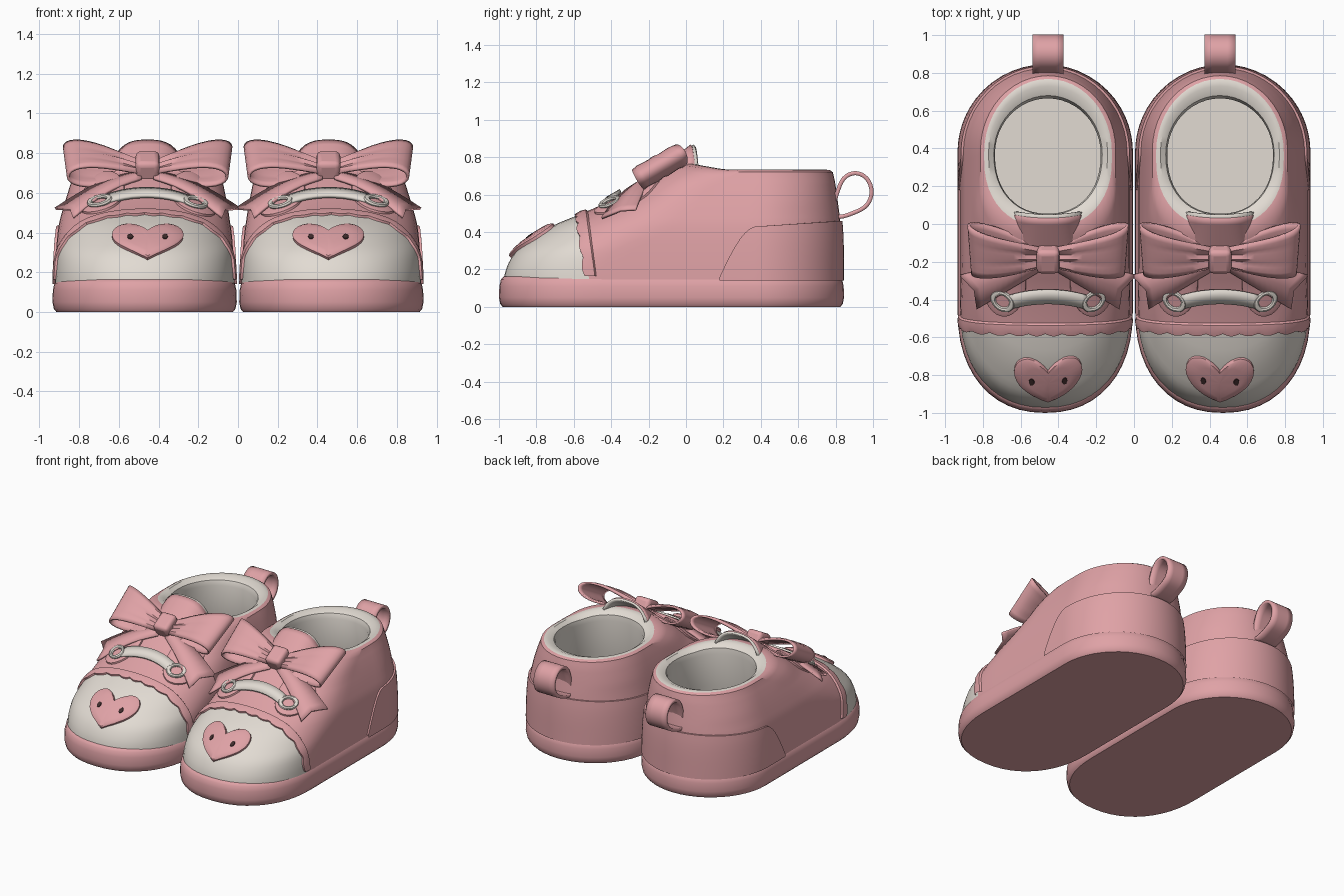
import bpy, bmesh
from math import sin, cos, pi, radians, copysign
from mathutils import Vector, Matrix
from mathutils.bvhtree import BVHTree

if "Cube" in bpy.data.objects:
    bpy.data.objects.remove(bpy.data.objects["Cube"], do_unlink=True)


def material(name, rgb):
    m = bpy.data.materials.new(name)
    m.use_nodes = True
    m.diffuse_color = (*rgb, 1)
    m.node_tree.nodes["Principled BSDF"].inputs["Base Color"].default_value = (*rgb, 1)
    return m


PINK = material("dusty pink", (0.74, 0.36, 0.38))
CREAM = material("warm cream", (0.76, 0.71, 0.65))
DARK = material("dark brown", (0.05, 0.025, 0.025))
LEAN = .015  # the upper details sit slightly toward the inner side
parts = []


def lerp(a, b, t):
    return a + (b - a) * t


def clamp(t):
    return max(0, min(1, t))


def finish(bm, name, mats, thick=0, bevel=0, shift=0):
    bmesh.ops.remove_doubles(bm, verts=bm.verts, dist=1e-5)
    bmesh.ops.recalc_face_normals(bm, faces=bm.faces)
    bmesh.ops.translate(bm, verts=bm.verts, vec=(shift, 0, 0))
    me = bpy.data.meshes.new(name)
    bm.to_mesh(me)
    bm.free()
    for m in mats:
        me.materials.append(m)
    ob = bpy.data.objects.new("right_" + name, me)
    bpy.context.collection.objects.link(ob)
    if thick:
        s = ob.modifiers.new("thickness", "SOLIDIFY")
        s.thickness, s.offset = thick, 0
    if bevel:
        b = ob.modifiers.new("rounding", "BEVEL")
        b.width, b.segments = bevel, 3
    parts.append(ob)


def skin(rows, closed=False):
    """Quads between successive rows of points."""
    bm = bmesh.new()
    vs = [[bm.verts.new(p) for p in row] for row in rows]
    n = len(rows[0])
    for i in range(len(rows) - 1):
        for j in range(n if closed else n - 1):
            k = (j + 1) % n
            bm.faces.new((vs[i][j], vs[i][k], vs[i + 1][k], vs[i + 1][j]))
    return bm, vs


def ring(sec, arc=24, straight=8):
    """Footprint outline: full rounded toe and round heel joined by straight sides."""
    z, w, yf, ycf, ycb, yb = sec
    pts = [(w * cos(pi * i / arc), ycb + (yb - ycb) * sin(pi * i / arc)) for i in range(arc + 1)]
    pts += [(-w, lerp(ycb, ycf, i / straight)) for i in range(1, straight)]
    for i in range(arc + 1):
        c, s = cos(pi * i / arc), max(0, sin(pi * i / arc))
        pts.append((-w * copysign(abs(c) ** .9, c), ycf - (ycf - yf) * s ** .9))
    pts += [(w, lerp(ycf, ycb, i / straight)) for i in range(1, straight)]
    lift, lean = .045 * clamp((z - .6) / .12), LEAN * clamp((z - .45) / .25)
    return [Vector((x + lean, y, z + lift * clamp((.2 - y) / .25))) for x, y in pts]


# Sections: height, half width, toe end, toe centre, heel centre, heel end
OUTER = [
    (0.14, .452, -.975, -.45, .38, .832), (0.22, .450, -.955, -.44, .38, .832),
    (0.30, .446, -.905, -.38, .38, .832), (0.38, .440, -.805, -.22, .38, .83),
    (0.44, .432, -.70, -.11, .38, .826), (0.50, .420, -.555, -.03, .38, .82),
    (0.56, .406, -.42, .03, .39, .812), (0.62, .390, -.30, .09, .39, .804),
    (0.68, .372, -.17, .18, .39, .795), (0.72, .358, -.07, .26, .39, .785)]
INNER = [(0.732, .338, -.02, .34, .38, .768), (0.735, .315, .02, .36, .38, .73),
         (0.715, .287, .05, .37, .37, .68), (0.68, .28, .055, .37, .37, .665),
         (0.45, .31, .04, .33, .38, .69), (0.22, .33, .0, .25, .40, .72)]


def section(z):
    """Smoothly interpolated outer section at a height."""
    n = len(OUTER)
    i = max(k for k in range(n - 1) if k == 0 or OUTER[k][0] <= z)
    p = [Vector(OUTER[max(0, min(n - 1, i + d))]) for d in (-1, 0, 1, 2)]
    t = (z - p[1][0]) / (p[2][0] - p[1][0])
    s = p[1] + (p[2] - p[0]) * (t / 2) + (p[0] * 2 - p[1] * 5 + p[2] * 4 - p[3]) * (t * t / 2) \
        + (p[1] * 3 - p[0] - p[2] * 3 + p[3]) * (t ** 3 / 2)
    return (z, *s[1:])


# Upper with cream toe cap, rolled collar and lining
levels = [section(lerp(0.14, 0.7199, i / 24)) for i in range(25)]
bm, vs = skin([ring(s) for s in levels + INNER], True)
bm.faces.new(vs[-1])
bm.faces.new(vs[0])
lining = {v for row in vs[len(levels):] for v in row}
for f in bm.faces:
    f.material_index = int(all(v in lining for v in f.verts))
CAP, CAP_NORMAL = Vector((0, -.52, .16)), Vector((0, 1, .13))
bmesh.ops.bisect_plane(bm, geom=bm.verts[:] + bm.edges[:] + bm.faces[:], plane_co=CAP, plane_no=CAP_NORMAL)
for f in bm.faces:
    if (f.calc_center_median() - CAP).dot(CAP_NORMAL) < 0:
        f.material_index = 1
bmesh.ops.recalc_face_normals(bm, faces=bm.faces)
bm.normal_update()
tree = BVHTree.FromBMesh(bm)
finish(bm, "upper", [PINK, CREAM])


def cast(origin, direction, off=0):
    p, n, _, _ = tree.ray_cast(Vector(origin), Vector(direction))
    return p + n * off


# Sole
bm, vs = skin([ring((z, .464 - d, -1 + d, -.46, .38, .845 - d)) for z, d in
               ((0, .02), (.015, .007), (.05, 0), (.11, .002), (.145, .01), (.163, .025), (.168, .05))], True)
bm.faces.new(vs[0])
bm.faces.new(vs[-1])
finish(bm, "sole", [PINK])

# Heel counter: raised panel around the back with a curved front edge
rows = []
for step, off in [(i / 8, .012) for i in range(9)] + [(1, -.004)]:
    row = []
    for j in range(61):
        u = j / 30 - 1
        a = max(-1, min(1, u / .75))
        y0 = lerp(.38, .18, max(0, abs(u) - .75) / .25)
        rise = sin(clamp((y0 - .18) / .2) * pi / 2)
        z = lerp(.14, lerp(.16, .43, rise) + .03 * cos(a * pi / 2), step)
        s = section(z)
        w, back = s[1] + off, s[5] - s[4] + off
        row.append((w * sin(a * pi / 2), y0 + s[4] - .38 + back * cos(a * pi / 2), z))
    rows.append(row)
finish(skin(rows)[0], "heel_counter", [PINK])

# Scalloped trim behind the toe cap
rows = []
for y, off, wave in ((-.535, -.004, 1), (-.533, .012, 1), (-.51, .016, .5), (-.485, .012, 0), (-.475, -.004, 0)):
    rows.append([cast((0, y - .014 * wave * abs(sin(a * pi * .12)), .15),
                      (cos(pi * a / 100), -.13 * sin(pi * a / 100), sin(pi * a / 100)), off) for a in range(1, 100)])
finish(skin(rows)[0], "toe_trim", [PINK])


def decal(name, outline, centre, front, base, top, mat):
    """Raised patch draped over the upper, seen from the front or from above."""
    rows = []
    for k, off in ((.02, top), (.35, top), (.65, top), (.9, top), (.98, lerp(base, top, .75)), (1, base)):
        row = []
        for a, b in outline:
            p, q = centre[0] + a * k, centre[1] + b * k
            row.append(cast((p, -2, q), (0, 1, 0), off) if front else cast((p, q, 2), (0, 0, -1), off))
        rows.append(row)
    bm, vs = skin(rows, True)
    bm.faces.new(vs[0])
    finish(bm, name, [mat])


def oval(rx, ry, n=24):
    return [(rx * cos(2 * pi * i / n), ry * sin(2 * pi * i / n)) for i in range(n)]


# Heart nose with two dots
heart = []
for i in range(48):
    t = 2 * pi * i / 48
    heart.append((.18 * copysign(abs(sin(t)) ** 2.2, sin(t)),
                  (13 * cos(t) - 4 * cos(2 * t) - 2 * cos(3 * t) - cos(4 * t)) * .0062))
decal("heart", heart, (LEAN, .36), True, -.004, .022, PINK)
for side, tag in ((-1, "outer"), (1, "inner")):
    decal(tag + "_dot", oval(.014, .013, 12), (LEAN + side * .085, .362), True, .02, .026, DARK)
    # Eyestay flaps and lace rings
    decal(tag + "_eyestay", oval(.115, .18, 32), (LEAN + side * .23, -.31), False, -.004, .016, PINK)
    above = (LEAN + side * .235, -.40, 2)
    normal = cast(above, (0, 0, -1), 1) - cast(above, (0, 0, -1))
    pose = Matrix.Translation(cast(above, (0, 0, -1), .022)) @ normal.to_track_quat("Z", "Y").to_matrix().to_4x4()
    rows = []
    for i in range(25):
        a = 2 * pi * i / 24
        rows.append([pose @ Vector(((.045 + r) * cos(a) * 1.2, (.045 + r) * sin(a), h)) for r, h in oval(.013, .013, 8)])
    finish(skin(rows, True)[0], tag + "_lace_ring", [CREAM])

# Lace strap across the throat
rows = []
for i in range(17):
    u = i / 8 - 1
    p = cast((LEAN + u * .2, -.375 - .03 * u * u, 2), (0, 0, -1), .022)
    rows.append([p + Vector((0, .035 * k, .02 * k)) for k in (-1, 0, 1)])
finish(skin(rows)[0], "lace", [CREAM], .018)

# Tongue: pink outside, cream inside
for name, back, mat in (("tongue", 0, PINK), ("tongue_lining", .016, CREAM)):
    rows = []
    for i in range(11):
        v = i / 10
        rows.append([(u * lerp(.14, .18, v), lerp(-.28, .03, v) + .02 * u * u * v + back,
                      lerp(.62, .862, v) - v * (.03 * u * u + .09 * u ** 4)) for u in [j / 8 - 1 for j in range(17)]])
    finish(skin(rows)[0], name, [mat], .016, shift=LEAN)

# Bow loops and tails
ALONG, UP = Vector((0, .87, .5)), Vector((0, -.5, .87))
KNOT = Vector((0, -.175, .722))
for side, tag in ((-1, "outer"), (1, "inner")):
    rows = []
    for i in range(33):
        t = 2 * pi * i / 32
        r = (1 - cos(t)) / 2
        row = []
        for j in range(9):
            s = j / 4 - 1
            h = .07 * sin(t) * (.35 + .75 * r) + .01 * cos(3 * pi * s) * (1 - r)
            row.append(KNOT + Vector((side * (.03 + .38 * r + .01 * s * r), .04 * r, .035 * r))
                       + ALONG * s * (.05 + .1 * r ** .8) + UP * h)
        rows.append(row)
    finish(skin(rows)[0], tag + "_bow_loop", [PINK], .014, shift=LEAN)

    start = [Vector((side * .03, y, z)) for y, z in ((-.16, .71), (-.2, .70), (-.24, .67))]
    end = [Vector((side * x, y, z)) for x, y, z in ((.465, -.27, .52), (.39, -.35, .515), (.375, -.45, .475))]
    rows = [[lerp(a, b, i / 12) + Vector((0, 0, .03 * sin(pi * i / 12))) for a, b in zip(start, end)]
            for i in range(13)]
    finish(skin(rows)[0], tag + "_bow_tail", [PINK], .014, shift=LEAN)

bm = bmesh.new()
bmesh.ops.create_cube(bm, size=1, matrix=Matrix.Translation(KNOT + UP * .015)
                      @ Matrix.Rotation(radians(30), 4, "X") @ Matrix.Diagonal((.12, .14, .11, 1)))
finish(bm, "bow_knot", [PINK], bevel=.025, shift=LEAN)

# Pull loop at the heel
rows = []
for i in range(33):
    t = 2 * pi * i / 32 - pi * .75
    pinch = max(0, cos(t + pi * .75)) ** 4
    y, z = .905 + .087 * cos(t) - .05 * pinch, .615 + .1 * sin(t) - .055 * pinch
    rows.append([(x, y, z) for x in (-.082, -.04, 0, .04, .082)])
finish(skin(rows)[0], "pull_loop", [PINK], .022, shift=LEAN)

# Smooth shading, then the mirrored second shoe
bpy.ops.object.select_all(action="DESELECT")
for ob in parts:
    ob.select_set(True)
bpy.context.view_layer.objects.active = parts[0]
bpy.ops.object.shade_smooth_by_angle(angle=radians(40))
for ob in parts:
    twin = ob.copy()
    twin.data = ob.data.copy()
    twin.data.transform(Matrix.Diagonal((-1, 1, 1, 1)))
    twin.data.flip_normals()
    twin.name = ob.name.replace("right_", "left_")
    bpy.context.collection.objects.link(twin)
    ob.location.x, twin.location.x = -.47, .47
